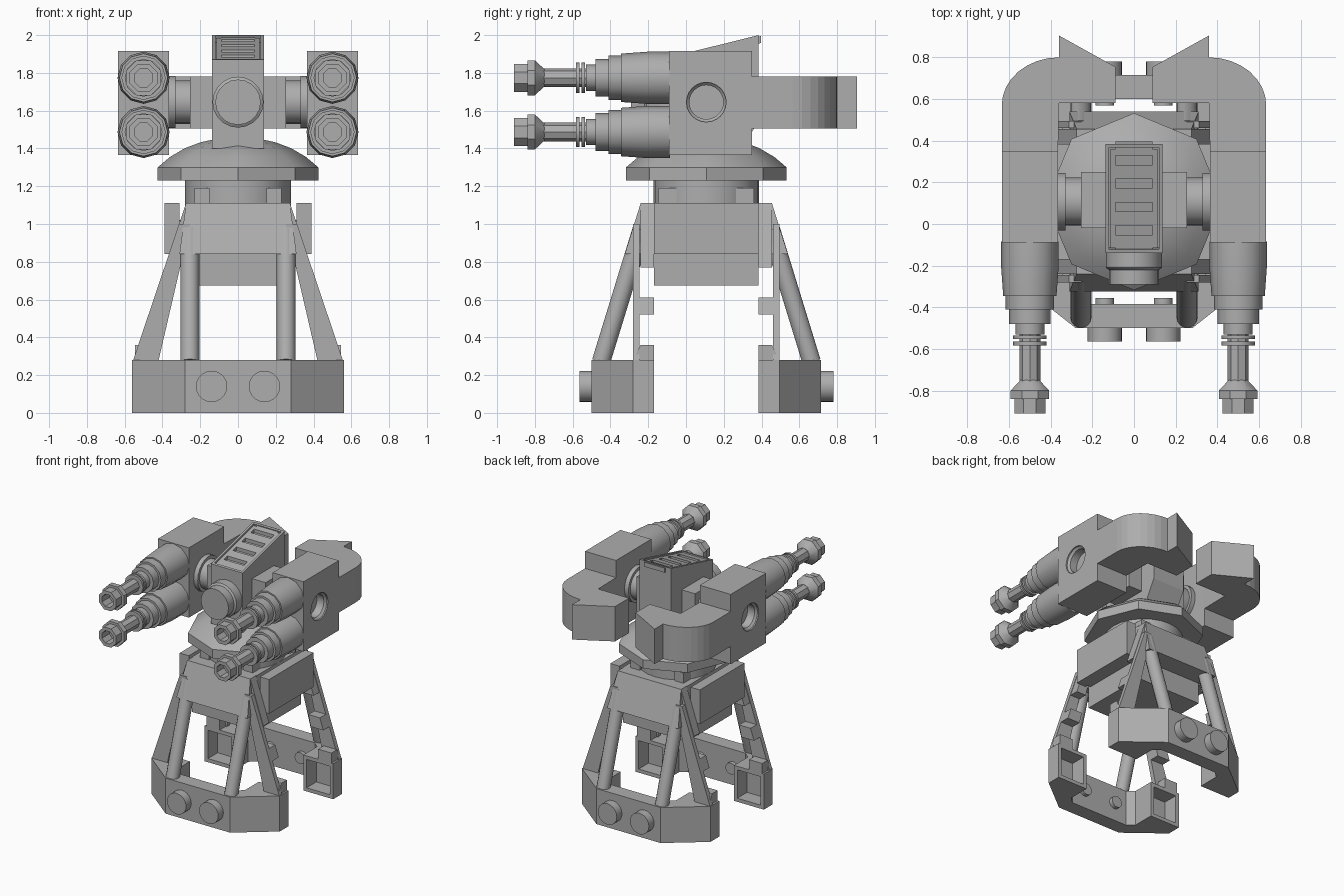
import bpy, bmesh
from math import sin, cos, pi
from mathutils import Vector

cube = bpy.data.objects.get("Cube")
if cube:
    bpy.data.objects.remove(cube, do_unlink=True)

CY = 0.1075          # depth of the turret's turning axis
AXLE_Z = 1.645       # height of the gun axle

grey = bpy.data.materials.new("plain_grey")
grey.use_nodes = True
grey.diffuse_color = (0.42, 0.42, 0.42, 1)
grey.node_tree.nodes["Principled BSDF"].inputs["Base Color"].default_value = grey.diffuse_color


def finish(name, bm, mirror="", smooth=False):
    """Turn bm into an object, mirrored across the turning axis if asked."""
    bmesh.ops.recalc_face_normals(bm, faces=bm.faces)
    bmesh.ops.translate(bm, verts=bm.verts, vec=(0, -CY, 0))
    mesh = bpy.data.meshes.new(name)
    bm.to_mesh(mesh)
    bm.free()
    mesh.materials.append(grey)
    obj = bpy.data.objects.new(name, mesh)
    obj.location.y = CY
    bpy.context.collection.objects.link(obj)
    if smooth:
        bpy.ops.object.select_all(action="DESELECT")
        obj.select_set(True)
        bpy.context.view_layer.objects.active = obj
        bpy.ops.object.shade_smooth_by_angle(angle=0.62)
    if mirror:
        mod = obj.modifiers.new("Mirror", "MIRROR")
        mod.use_axis = ("x" in mirror, "y" in mirror, False)
        mod.use_mirror_merge = False
    return obj


def prism_bm(points, axis, a, b):
    """Extrude a flat outline from a to b along an axis."""
    place = {"x": lambda p, t: (t, p[0], p[1]),
             "y": lambda p, t: (p[0], t, p[1]),
             "z": lambda p, t: (p[0], p[1], t)}[axis]
    bm = bmesh.new()
    rings = [[bm.verts.new(place(p, t)) for p in points] for t in (a, b)]
    n = len(points)
    bm.faces.new(rings[0])
    bm.faces.new(rings[1])
    for i in range(n):
        j = (i + 1) % n
        bm.faces.new((rings[0][i], rings[0][j], rings[1][j], rings[1][i]))
    bmesh.ops.recalc_face_normals(bm, faces=bm.faces)
    return bm


def prism(name, points, axis, a, b, mirror=""):
    return finish(name, prism_bm(points, axis, a, b), mirror)


def box(name, x, y, z, mirror=""):
    outline = [(x[0], y[0]), (x[1], y[0]), (x[1], y[1]), (x[0], y[1])]
    return prism(name, outline, "z", *z, mirror)


def lathe(name, profile, start, direction, sides, mirror="", spin=0.0):
    """Spin (radius, distance) pairs around a line and cap both ends."""
    d = Vector(direction).normalized()
    u = d.cross(Vector((0, 0, 1)) if abs(d.z) < 0.8 else Vector((0, 1, 0))).normalized()
    v = d.cross(u)
    bm = bmesh.new()
    rings = []
    for r, t in profile:
        ring = []
        for i in range(sides):
            a = 2 * pi * i / sides + spin
            ring.append(bm.verts.new(Vector(start) + d * t + (u * cos(a) + v * sin(a)) * r))
        rings.append(ring)
    for lo, hi in zip(rings, rings[1:]):
        for i in range(sides):
            j = (i + 1) % sides
            bm.faces.new((lo[i], lo[j], hi[j], hi[i]))
    bm.faces.new(rings[0])
    bm.faces.new(rings[-1])
    return finish(name, bm, mirror, smooth=True)


def recess(bm, pick, thickness, depth):
    """Inset every chosen face and push it inward."""
    for f in [f for f in bm.faces if pick(f)]:
        bmesh.ops.inset_region(bm, faces=[f], thickness=thickness)
        bmesh.ops.inset_region(bm, faces=[f], thickness=0.001, depth=-depth)


# Feet: chamfered U shapes with hollow ends
half = [(0.28, -0.5), (0.56, -0.28), (0.56, -0.17), (0.3, -0.17), (0.3, -0.34), (0.25, -0.385)]
outline = half + [(-x, y) for x, y in reversed(half)]
bm = prism_bm(outline, "z", 0, 0.28)
recess(bm, lambda f: f.normal.y > 0.9 and f.calc_center_median().y > -0.2, 0.04, 0.12)
finish("foot", bm, "y")
prism("foot_lug", [(-0.28, 0.28), (-0.24, 0.36), (-0.17, 0.36), (-0.17, 0.28)],
      "x", 0.43, 0.545, "xy")
lathe("foot_stud", [(0.083, 0), (0.083, 0.1), (0.045, 0.1), (0.045, 0.21)],
      (0.14, -0.565, 0.14), (0, 1, 0), 20, "xy")

# Legs: sloped top panel, round struts and flat side struts with tabs
panel = prism("leg_panel", [(-0.275, 1.11), (0.275, 1.11), (0.31, 0.84), (-0.31, 0.84)],
              "y", -0.3, -0.17, "y")
for vert in panel.data.vertices:
    if vert.co.y + CY < -0.2:
        vert.co.y = -0.24 - 0.313 * (1.11 - vert.co.z) - CY
strut_start, strut_end = Vector((0.255, -0.45, 0.27)), Vector((0.255, -0.235, 0.97))
strut = strut_end - strut_start
lathe("round_strut", [(0.05, 0), (0.05, strut.length)], strut_start, strut, 14, "xy")


def strut_piece(name, z0, z1, y0, y1):
    outer = lambda z: 0.555 - 0.337 * (z - 0.28)
    inner = lambda z: 0.42 - 0.232 * (z - 0.28)
    prism(name, [(inner(z0), z0), (outer(z0), z0), (outer(z1), z1), (inner(z1), z1)],
          "y", y0, y1, "xy")


strut_piece("side_strut", 0.28, 1.0, -0.28, -0.245)
strut_piece("strut_head", 0.77, 1.11, -0.24, -0.17)
strut_piece("strut_tab", 0.52, 0.61, -0.245, -0.17)

# Pedestal body with side plates
box("pedestal", (-0.28, 0.28), (-0.17, 0.385), (0.675, 1.11))
box("side_plate", (0.31, 0.39), (-0.17, 0.385), (0.84, 1.11), "x")
box("plate_mount", (0.27, 0.32), (-0.15, 0.365), (0.84, 1.02), "x")

# Turning neck, clamps and domed disc
lathe("neck", [(0.28, 0), (0.28, 0.13)], (0, CY, 1.11), (0, 0, 1), 24)
box("neck_clamp", (0.15, 0.23), (-0.145, -0.05), (1.11, 1.19), "xy")
lathe("dome", [(0.425, 0), (0.425, 0.07), (0.36, 0.125), (0.28, 0.172), (0.2, 0.202), (0.12, 0.22)],
      (0, CY, 1.23), (0, 0, 1), 8)

# Head with sloped louvred roof
head = [(-0.14, 1.4), (0.3, 1.4), (0.385, 1.55), (0.385, 2.0), (-0.14, 1.87)]
bm = prism_bm(head, "x", -0.138, 0.138)
recess(bm, lambda f: f.normal.z > 0.8, 0.025, 0.035)
finish("head", bm)
roof = lambda y: 1.87 + (y + 0.14) * 0.2476
for i in range(5):
    y = -0.11 + i * 0.112
    prism("louvre", [(y - 0.01, roof(y) - 0.05), (y + 0.058, roof(y) - 0.03),
                     (y + 0.058, roof(y + 0.058) - 0.008), (y - 0.01, roof(y - 0.01) - 0.008)],
          "x", -0.09, 0.09)
for s in (-1, 1):
    prism("louvre_rail", [(-0.115, roof(-0.115) - 0.05), (0.36, roof(0.36) - 0.05),
                          (0.36, roof(0.36) - 0.008), (-0.115, roof(-0.115) - 0.008)],
          "x", s * 0.088, s * 0.114)
box("head_crossbar", (-0.255, 0.255), (-0.02, 0.25), (1.505, 1.78))
lathe("nose", [(0.135, 0), (0.135, 0.08), (0.12, 0.09), (0.12, 0.16)],
      (0, -0.13, AXLE_Z), (0, -1, 0), 20)
lathe("gun_axle", [(0.115, 0), (0.115, 0.08), (0.138, 0.08), (0.138, 0.12)],
      (0.25, CY, AXLE_Z), (1, 0, 0), 20, "x")

# Gun housings with a round socket in the outer side
housing = box("gun_housing", (0.365, 0.635), (-0.09, 0.35), (1.365, 1.915), "x")
cutter = lathe("socket_cutter", [(0.09, 0), (0.09, 0.06), (0.105, 0.075), (0.105, 0.2)],
               (0.55, CY, AXLE_Z), (1, 0, 0), 24)
cutter.hide_render = True
cutter.hide_viewport = True
cut = housing.modifiers.new("Socket", "BOOLEAN")
cut.operation = "DIFFERENCE"
cut.object = cutter
housing.modifiers.move(1, 0)

# Rear arms curving inward to pointed counterweights
bend = [(0.36 + 0.275 * cos(a), 0.57 + 0.23 * sin(a)) for a in (i * pi / 16 for i in range(9))]
prism("rear_arm", [(0.365, 0.34), (0.635, 0.34)] + bend + [(0.36, 0.58)],
      "z", 1.505, 1.78, "x")
prism("counterweight", [(0.36, 0.58), (0.36, 0.905), (0.09, 0.755), (0.09, 0.58)],
      "z", 1.505, 1.78, "x")

# Four stepped barrels with hollow muzzles
for z in (1.487, 1.774):
    lathe("barrel_sleeve", [(0.138, 0), (0.138, 0.12), (0.128, 0.26), (0.117, 0.26), (0.117, 0.325),
                            (0.1, 0.325), (0.1, 0.395), (0.07, 0.395), (0.07, 0.445), (0.045, 0.445)],
          (0.5, -0.085, z), (0, -1, 0), 12, "x")
    for y in (-0.535, -0.565):
        lathe("barrel_ring", [(0.08, 0), (0.08, 0.018)], (0.5, y, z), (0, -1, 0), 12, "x")
    lathe("barrel", [(0.05, 0), (0.05, 0.3)], (0.5, -0.5, z), (0, -1, 0), 8, "x")
    lathe("muzzle", [(0.05, 0), (0.1, 0.05), (0.1, 0.09), (0.08, 0.09), (0.08, 0.16),
                     (0.052, 0.16), (0.052, 0.07)],
          (0.5, -0.75, z), (0, -1, 0), 8, "x", pi / 8)
